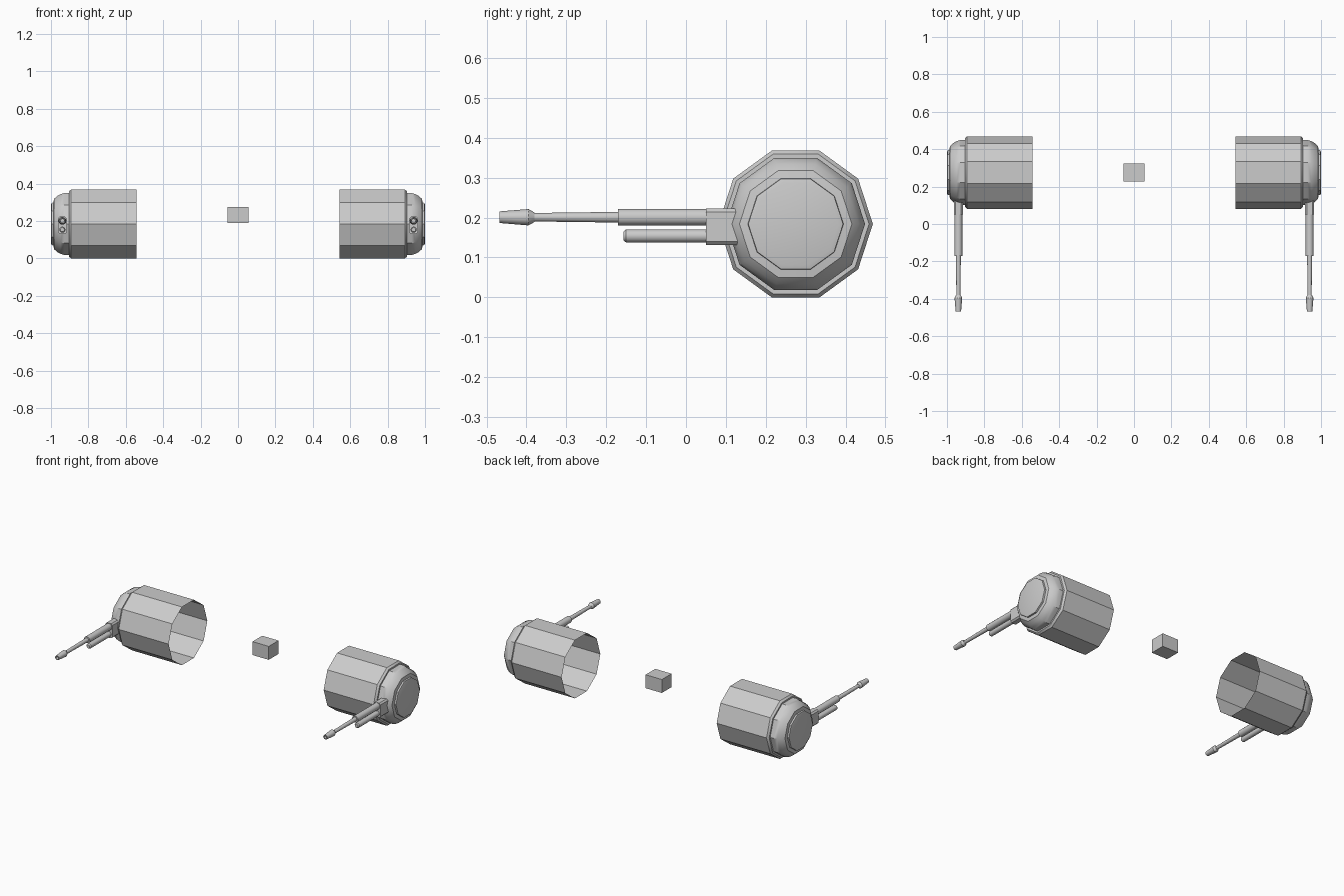
import bpy, bmesh, math
from mathutils import Matrix, Vector

old = bpy.data.objects.get("Cube")
if old:
    bpy.data.objects.remove(old, do_unlink=True)

grey = bpy.data.materials.new("plain_grey")
grey.use_nodes = True
colour = (0.6, 0.6, 0.6, 1)
grey.diffuse_color = colour
grey.node_tree.nodes["Principled BSDF"].inputs["Base Color"].default_value = colour

POD_CENTRE = (0, 0.275, 0.184)
GUN_X = 0.939
BARREL_CENTRE = (GUN_X, 0, 0.201)
ROD_CENTRE = (GUN_X, 0, 0.154)


def finish(name, bm):
    mesh = bpy.data.meshes.new(name)
    bm.to_mesh(mesh)
    bm.free()
    mesh.materials.append(grey)
    obj = bpy.data.objects.new(name, mesh)
    bpy.context.collection.objects.link(obj)
    bpy.ops.object.select_all(action='DESELECT')
    obj.select_set(True)
    bpy.context.view_layer.objects.active = obj
    bpy.ops.object.shade_smooth_by_angle(angle=math.radians(32))
    return obj


def lathe(name, profile, sides, axis, centre, cap_start=True, cap_end=True):
    """Turn (distance along axis, radius) pairs around the x or y axis."""
    bm = bmesh.new()

    def face(verts):
        # the y axis turns the other way, so its faces are wound in reverse
        bm.faces.new(verts if axis == 'x' else verts[::-1])

    rings = []
    for d, r in profile:
        ring = []
        for i in range(sides):
            a = math.tau * i / sides
            c, s = r * math.cos(a), r * math.sin(a)
            p = (d, c, s) if axis == 'x' else (c, d, s)
            ring.append(bm.verts.new(Vector(p) + Vector(centre)))
        rings.append(ring)
    for a, b in zip(rings, rings[1:]):
        for i in range(sides):
            j = (i + 1) % sides
            face((a[i], a[j], b[j], b[i]))
    if cap_start:
        face(rings[0][::-1])
    if cap_end:
        face(rings[-1])
    return finish(name, bm)


def block(name, low, high, bevel=0):
    bm = bmesh.new()
    low, high = Vector(low), Vector(high)
    bmesh.ops.create_cube(bm, size=1, matrix=Matrix.Translation((low + high) / 2)
                          @ Matrix.Diagonal((*(high - low), 1)))
    if bevel:
        long_edges = [e for e in bm.edges
                      if abs(e.verts[0].co.y - e.verts[1].co.y) > 0.01]
        bmesh.ops.bevel(bm, geom=long_edges, offset=bevel, segments=1, affect='EDGES')
    return finish(name, bm)


def mirrored(obj):
    """Copy a left part to the right side."""
    bm = bmesh.new()
    bm.from_mesh(obj.data)
    bmesh.ops.scale(bm, vec=(-1, 1, 1), verts=bm.verts[:])
    bmesh.ops.reverse_faces(bm, faces=bm.faces[:])
    finish(obj.name.replace("left", "right"), bm)


parts = [
    # hollow ten-sided housing, open on the inner side, with a chamfered rim
    lathe("left_housing", [(0.543, 0.1935), (0.892, 0.1935), (0.904, 0.184),
                           (0.904, 0.172)], 10, 'x', POD_CENTRE,
          cap_start=False, cap_end=False),
    # rounded outer dome with a raised flat cap
    lathe("left_dome", [(0.902, 0.174), (0.93, 0.174), (0.948, 0.168), (0.966, 0.158),
                        (0.984, 0.141), (0.987, 0.12), (0.997, 0.119), (1.0, 0.108)],
          10, 'x', POD_CENTRE, cap_start=False),
    # gun mount
    block("left_gun_mount", (GUN_X - 0.024, 0.05, 0.131),
          (GUN_X + 0.024, 0.14, 0.223), 0.009),
    # upper barrel: sleeve, thin tube, flared hollow muzzle
    lathe("left_barrel_sleeve", [(-0.17, 0.021), (0.06, 0.021)], 12, 'y', BARREL_CENTRE),
    lathe("left_barrel", [(-0.39, 0.0105), (-0.16, 0.0135)], 12, 'y', BARREL_CENTRE),
    lathe("left_muzzle", [(-0.41, 0.009), (-0.468, 0.009), (-0.468, 0.0145),
                          (-0.395, 0.0205), (-0.38, 0.012)], 12, 'y', BARREL_CENTRE),
    # lower rod with a chamfered tip
    lathe("left_lower_rod", [(-0.157, 0.011), (-0.15, 0.0165), (0.06, 0.0165)],
          12, 'y', ROD_CENTRE),
]
for part in parts:
    mirrored(part)

# small block between the two pods
block("centre_block", (-0.057, 0.226, 0.19), (0.057, 0.323, 0.275))
